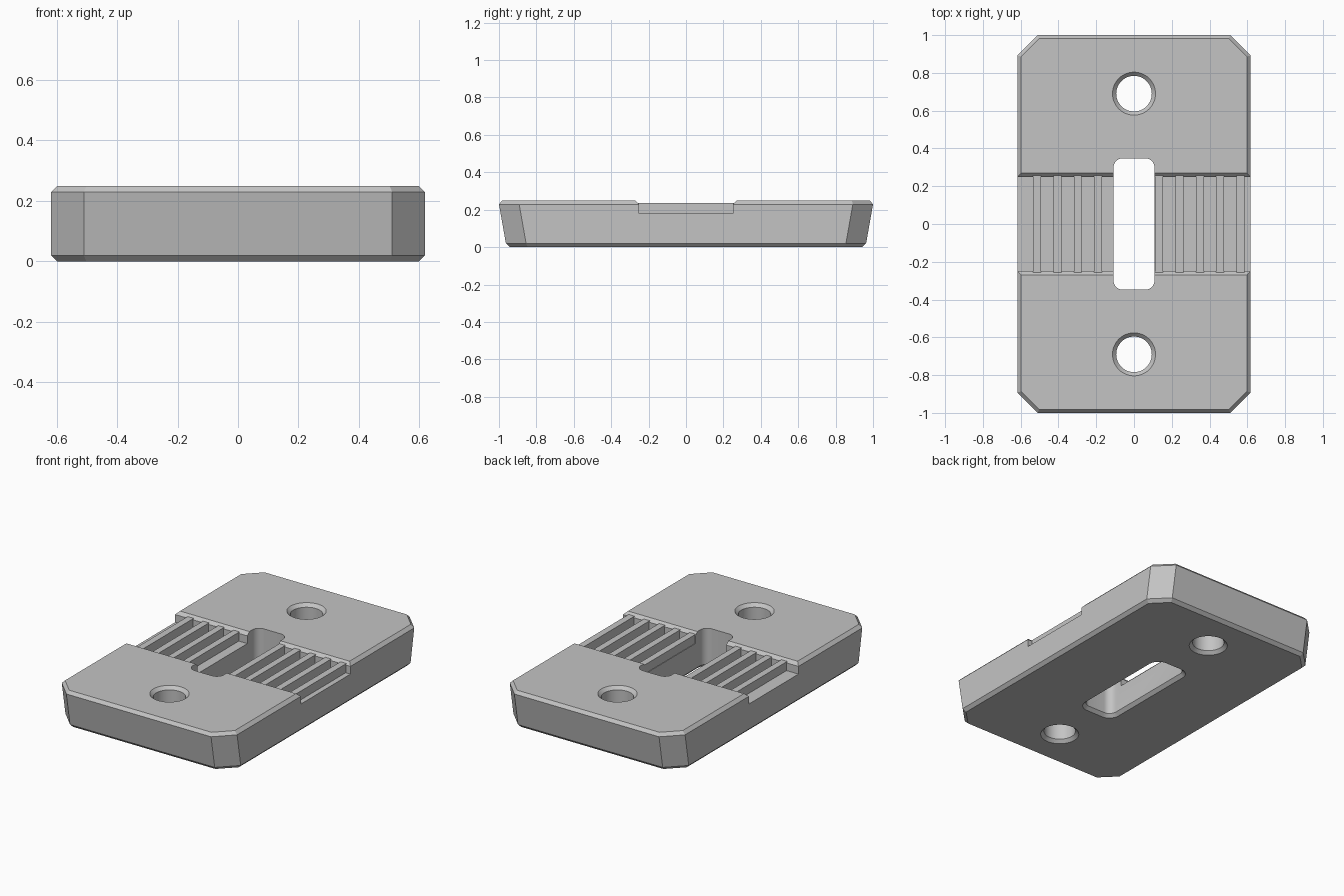
import bpy
import bmesh
from math import cos, sin, pi, radians

cube = bpy.data.objects.get("Cube")
if cube:
    bpy.data.objects.remove(cube, do_unlink=True)

HEIGHT = 0.249
BEVEL = 0.02

grey = bpy.data.materials.new("plain_grey")
grey.use_nodes = True
COLOUR = (0.55, 0.55, 0.55, 1)
grey.diffuse_color = COLOUR
grey.node_tree.nodes["Principled BSDF"].inputs["Base Color"].default_value = COLOUR


def finish(name, bm):
    bmesh.ops.recalc_face_normals(bm, faces=bm.faces)
    mesh = bpy.data.meshes.new(name)
    bm.to_mesh(mesh)
    bm.free()
    mesh.materials.append(grey)
    obj = bpy.data.objects.new(name, mesh)
    bpy.context.collection.objects.link(obj)
    return obj


def loft(name, rings):
    """Solid skinned through closed rings of equal point count."""
    bm = bmesh.new()
    loops = [[bm.verts.new(p) for p in ring] for ring in rings]
    n = len(loops[0])
    for a, b in zip(loops, loops[1:]):
        for i in range(n):
            j = (i + 1) % n
            bm.faces.new((a[i], a[j], b[j], b[i]))
    bm.faces.new(loops[0][::-1])
    bm.faces.new(loops[-1])
    return finish(name, bm)


def octagon(hx, hy, c, z):
    quarter = [(hx, hy - c), (hx - c, hy)]
    half = quarter + [(-x, y) for x, y in quarter[::-1]]
    return [(x, y, z) for x, y in half + [(-x, -y) for x, y in half]]


def rounded_rect(hx, hy, r, z, cx=0, cy=0, steps=8):
    """Rounded rectangle; a circle when both half sizes equal the radius."""
    pts = []
    for q, (sx, sy) in enumerate([(1, 1), (-1, 1), (-1, -1), (1, -1)]):
        full = hx <= r and hy <= r
        for i in range(steps if full else steps + 1):
            a = (q + i / steps) * pi / 2
            pts.append((cx + sx * (hx - r) + r * cos(a), cy + sy * (hy - r) + r * sin(a), z))
    return pts


def combine(target, tool, operation):
    mod = target.modifiers.new(operation.lower(), 'BOOLEAN')
    mod.object, mod.operation, mod.solver = tool, operation, 'EXACT'
    with bpy.context.temp_override(object=target, active_object=target):
        bpy.ops.object.modifier_apply(modifier=mod.name)
    bpy.data.objects.remove(tool, do_unlink=True)


# Plate with clipped corners, bevelled rims and tapering ends
HX, CLIP = 0.618, 0.108
INNER = CLIP - BEVEL * 0.586
plate = loft("clamp_plate", [
    octagon(HX - BEVEL, 0.943, INNER, 0),
    octagon(HX, 0.963, CLIP, BEVEL),
    octagon(HX, 1.0, CLIP, HEIGHT - BEVEL),
    octagon(HX - BEVEL, 0.983, INNER, HEIGHT)])

# Cross channel with bevelled lips
FLOOR, HALF = 0.18, 0.25
lip = [(HALF, FLOOR), (HALF, HEIGHT - BEVEL), (HALF + 2 * BEVEL, HEIGHT + BEVEL)]
section = lip + [(-y, z) for y, z in lip[::-1]]
channel = loft("channel_cutter", [[(x, y, z) for y, z in section] for x in (-1, 1)])
combine(plate, channel, 'DIFFERENCE')

# Grip ridges across the channel floor, skipping the slot
bm = bmesh.new()
RIDGE_TOP, RIDGE_LOW, RIDGE_W = 0.236, 0.15, 0.042
for k in (-6, -5, -4, -3, 0, 1, 2, 3, 4):
    box = bmesh.ops.create_cube(bm, size=1)["verts"]
    bmesh.ops.scale(bm, verts=box, vec=(RIDGE_W, 0.53, RIDGE_TOP - RIDGE_LOW))
    bmesh.ops.translate(bm, verts=box, vec=(
        0.112 + 0.1077 * k + RIDGE_W / 2, 0, (RIDGE_TOP + RIDGE_LOW) / 2))
combine(plate, finish("grip_ridges", bm), 'UNION')

# Central slot, bevelled underneath
levels = [(-BEVEL, 2 * BEVEL), (BEVEL, 0), (0.3, 0)]
slot = loft("slot_cutter", [
    rounded_rect(0.109 + o, 0.348 + o, 0.05 + o, z) for z, o in levels])
combine(plate, slot, 'DIFFERENCE')

# Screw holes, bevelled at both ends
levels = [(-BEVEL, 2 * BEVEL), (BEVEL, 0),
          (HEIGHT - BEVEL, 0), (HEIGHT + BEVEL, 2 * BEVEL)]
for side in (-1, 1):
    rings = []
    for z, o in levels:
        r = 0.094 + o
        rings.append(rounded_rect(r, r, r, z, cy=0.69 * side, steps=12))
    combine(plate, loft("hole_cutter", rings), 'DIFFERENCE')

# Smooth the round walls, keep the bevels crisp
bpy.ops.object.select_all(action='DESELECT')
plate.select_set(True)
bpy.context.view_layer.objects.active = plate
bpy.ops.object.shade_smooth_by_angle(angle=radians(25))
